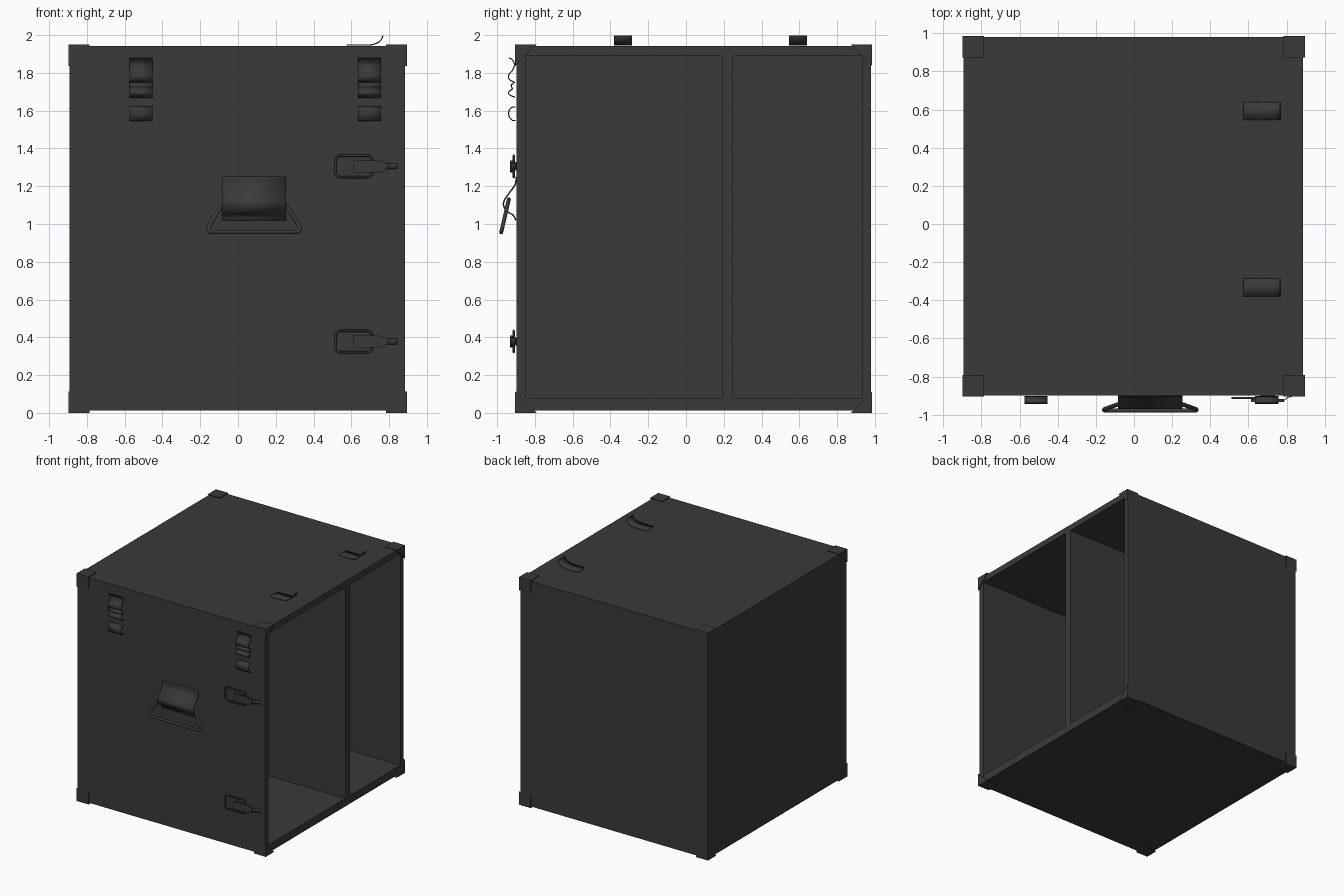
import bpy, bmesh
from mathutils import Vector

if "Cube" in bpy.data.objects:
    bpy.data.objects.remove(bpy.data.objects["Cube"])

mat = bpy.data.materials.new("dark_grey")
mat.diffuse_color = (0.042, 0.042, 0.042, 1)
mat.use_nodes = True
mat.node_tree.nodes["Principled BSDF"].inputs["Base Color"].default_value = mat.diffuse_color


def add_mesh(name, verts, faces, smooth=False):
    me = bpy.data.meshes.new(name)
    me.from_pydata(verts, [], faces)
    bm = bmesh.new()
    bm.from_mesh(me)
    bmesh.ops.recalc_face_normals(bm, faces=bm.faces)
    bm.to_mesh(me)
    bm.free()
    ob = bpy.data.objects.new(name, me)
    bpy.context.collection.objects.link(ob)
    me.materials.append(mat)
    if smooth:
        bpy.ops.object.select_all(action='DESELECT')
        ob.select_set(True)
        bpy.context.view_layer.objects.active = ob
        bpy.ops.object.shade_smooth_by_angle()
    return ob


def prism(name, a, b, smooth=False):
    """Solid between two matching outlines."""
    n = len(a)
    faces = [tuple(range(n)), tuple(range(n, 2 * n))]
    faces += [(i, (i + 1) % n, n + (i + 1) % n, n + i) for i in range(n)]
    return add_mesh(name, a + b, faces, smooth)


def box(name, x0, x1, y0, y1, z0, z1):
    o = [(y0, z0), (y1, z0), (y1, z1), (y0, z1)]
    return prism(name, [(x0, *p) for p in o], [(x1, *p) for p in o])


def spline(pts, steps=5):
    """Smooth open path through a few points."""
    p = [Vector(q) for q in pts]
    p = [2 * p[0] - p[1]] + p + [2 * p[-1] - p[-2]]
    out = []
    for i in range(1, len(p) - 2):
        a, b, c, d = p[i - 1:i + 3]
        for k in range(steps):
            t = k / steps
            out.append(0.5 * (2 * b + (c - a) * t + (2 * a - 5 * b + 4 * c - d) * t * t
                              + (3 * b - a - 3 * c + d) * t ** 3))
    return out + [p[-2]]


def ribbon(name, path, width, thick=0.006):
    """Bent sheet metal: path swept along the width vector."""
    p = spline(path)
    n = len(p)
    w = Vector(width)
    ob = add_mesh(name, [tuple(v) for v in p] + [tuple(v + w) for v in p],
                  [(i, i + 1, n + i + 1, n + i) for i in range(n - 1)], True)
    m = ob.modifiers.new("thickness", 'SOLIDIFY')
    m.thickness = thick
    m.offset = 0
    return ob


def wire_loop(name, corners, r_corner, radius):
    """Closed round wire with rounded corners."""
    pts, n = [], len(corners)
    for i in range(n):
        a, b, c = (Vector(corners[(i + k) % n]) for k in (-1, 0, 1))
        s = b + (a - b).normalized() * r_corner
        e = b + (c - b).normalized() * r_corner
        for k in range(6):
            t = k / 5
            pts.append(s * (1 - t) ** 2 + b * 2 * t * (1 - t) + e * t * t)
    cu = bpy.data.curves.new(name, 'CURVE')
    cu.dimensions = '3D'
    cu.bevel_depth = radius
    cu.bevel_resolution = 2
    sp = cu.splines.new('POLY')
    sp.points.add(len(pts) - 1)
    for q, v in zip(sp.points, pts):
        q.co = (*v, 1)
    sp.use_cyclic_u = True
    cu.materials.append(mat)
    ob = bpy.data.objects.new(name, cu)
    bpy.context.collection.objects.link(ob)
    bpy.ops.object.select_all(action='DESELECT')
    ob.select_set(True)
    bpy.context.view_layer.objects.active = ob
    bpy.ops.object.convert(target='MESH')


# case body with two open bays on the right side
body = box("case_body", -0.893, 0.885, -0.898, 0.98, 0.012, 1.942)
for i, (y0, y1) in enumerate([(-0.85, 0.19), (0.25, 0.935)]):
    cut = box(f"bay_cutter_{i}", -0.845, 1.0, y0, y1, 0.08, 1.89)
    cut.hide_render = True
    cut.hide_set(True)
    m = body.modifiers.new("bay", 'BOOLEAN')
    m.operation = 'DIFFERENCE'
    m.solver = 'EXACT'
    m.object = cut

# triangular corner caps
for x, dx in ((-0.898, 0.113), (0.896, -0.113)):
    for y, dy in ((-0.904, 0.113), (0.985, -0.113)):
        for z, dz in ((0.0, 0.113), (1.95, -0.113)):
            tri = [(y, z), (y + dy, z), (y, z + dz)]
            prism("corner_cap", [(x, *p) for p in tri], [(x + dx, *p) for p in tri])

# clips on the top
for y in (-0.38, 0.545):
    ribbon("top_clip", [(0.575, y, 1.947), (0.64, y, 1.947), (0.7, y, 1.948),
                        (0.74, y, 1.96), (0.76, y, 1.978), (0.768, y, 1.998)],
           (0, 0.095, 0))

# wavy spring clips on the front
waves = [
    [(-0.938, 1.88), (-0.92, 1.87), (-0.908, 1.845), (-0.918, 1.815), (-0.938, 1.79),
     (-0.935, 1.765), (-0.908, 1.75)],
    [(-0.908, 1.75), (-0.925, 1.735), (-0.92, 1.715), (-0.938, 1.7), (-0.935, 1.685),
     (-0.905, 1.67)],
    [(-0.903, 1.62), (-0.922, 1.617), (-0.937, 1.6), (-0.937, 1.572), (-0.922, 1.551),
     (-0.903, 1.547)],
]
for x in (-0.575, 0.635):
    for w in waves:
        ribbon("spring_clip", [(x, y, z) for y, z in w], (0.122, 0, 0))

# latches: wire loop, lever, base and hook
for z in (1.305, 0.378):
    wire_loop("latch_loop", [(0.516, -0.912, z - 0.057), (0.71, -0.912, z - 0.057),
                             (0.71, -0.912, z + 0.057), (0.516, -0.912, z + 0.057)],
              0.03, 0.006)
    half = [(0.612, 0.032), (0.74, 0.032), (0.772, 0.027), (0.785, 0.018)]
    outline = half + [(x, -h) for x, h in reversed(half)]
    prism("latch_lever", [(x, -0.932, z + h) for x, h in outline],
          [(x, -0.918, z + h) for x, h in outline])
    box("latch_base", 0.66, 0.74, -0.92, -0.897, z - 0.022, z + 0.022)
    ribbon("latch_hook", [(0.775, -0.925, z - 0.015), (0.79, -0.922, z - 0.015),
                          (0.805, -0.91, z - 0.015), (0.84, -0.9, z - 0.015)],
           (0, 0, 0.03), 0.004)

# carry handle: folded strap holding a tapered ring
ribbon("handle_strap", [(-0.085, -0.899, 1.25), (-0.085, -0.904, 1.21),
                        (-0.085, -0.935, 1.165), (-0.085, -0.962, 1.125),
                        (-0.085, -0.965, 1.095), (-0.085, -0.945, 1.065),
                        (-0.085, -0.915, 1.047), (-0.085, -0.9, 1.02)],
       (0.34, 0, 0), 0.008)
wire_loop("handle_ring", [(-0.175, -0.978, 0.957), (0.345, -0.978, 0.957),
                          (0.235, -0.938, 1.13), (-0.065, -0.938, 1.13)], 0.05, 0.011)
